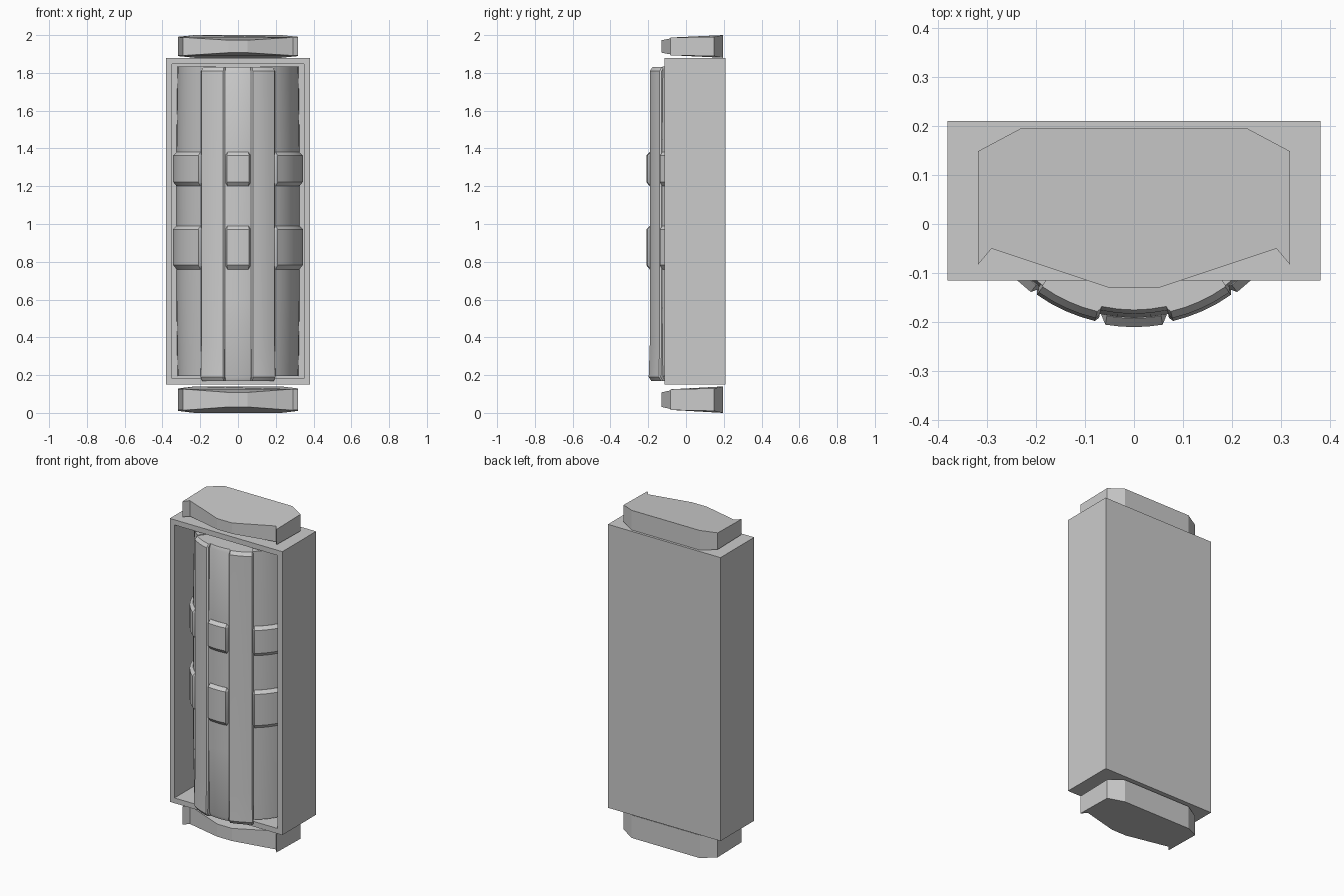
import bpy, bmesh, math
from mathutils import Vector

if "Cube" in bpy.data.objects:
    bpy.data.objects.remove(bpy.data.objects["Cube"])

AXIS_Y = 0.135  # centre of the drum's curvature


def finish(name, bm, smooth=None):
    bmesh.ops.recalc_face_normals(bm, faces=bm.faces)
    me = bpy.data.meshes.new(name)
    bm.to_mesh(me)
    bm.free()
    if smooth:
        me.polygons.foreach_set("use_smooth", [True] * len(me.polygons))
        me.set_sharp_from_angle(angle=math.radians(smooth))
    ob = bpy.data.objects.new(name, me)
    bpy.context.collection.objects.link(ob)
    return ob


def loft(name, rings, smooth=None):
    bm = bmesh.new()
    rows = [[bm.verts.new(p) for p in ring] for ring in rings]
    n = len(rows[0])
    for a, b in zip(rows, rows[1:]):
        for i in range(n):
            j = (i + 1) % n
            bm.faces.new((a[i], a[j], b[j], b[i]))
    bm.faces.new(rows[0])
    bm.faces.new(rows[-1])
    return finish(name, bm, smooth)


def curved_bar(name, a0, a1, profile, inner, steps, bevel=0.0, lift=0.0):
    """Arc-shaped slab lofted along z; profile holds (z, radius) pairs."""
    def pt(a, r, z):
        return (r * math.sin(a), AXIS_Y - r * math.cos(a), z)
    rings = []
    for z, r in profile:
        lo, hi = a0 + bevel, a1 - bevel
        arc = [lo + (hi - lo) * i / steps for i in range(steps + 1)]
        outer = [pt(a, r, z) for a in arc]
        if bevel:
            outer = [pt(a0, r - lift, z)] + outer + [pt(a1, r - lift, z)]
        inside = [pt(a0 + (a1 - a0) * i / steps, inner, z) for i in range(steps, -1, -1)]
        rings.append(outer + inside)
    return loft(name, rings, 25)


# Housing: box with a recessed front opening
bm = bmesh.new()
bmesh.ops.create_cube(bm, size=1)
for v in bm.verts:
    v.co = Vector((v.co.x * 0.76, v.co.y * 0.325 + 0.0475, v.co.z * 1.73 + 1.015))
bm.normal_update()
front = min(bm.faces, key=lambda f: f.calc_center_median().y)
bmesh.ops.inset_individual(bm, faces=[front], thickness=0.045)
well = bmesh.ops.extrude_discrete_faces(bm, faces=[front])["faces"][0]
bmesh.ops.translate(bm, verts=well.verts, vec=(0, 0.25, 0))
finish("housing", bm)

# Drum: slightly barrel-shaped centre panel and two side panels
curved_bar("drum_centre", -0.64, 0.64,
           [(0.17, 0.310), (0.19, 0.318), (0.6, 0.326), (1.4, 0.326), (1.81, 0.318), (1.83, 0.310)],
           0.2, 12)
for side in (-1, 1):
    lo, hi = sorted((side * 0.62, side * 1.57))
    curved_bar("drum_side", lo, hi,
               [(0.196, 0.320), (0.6, 0.326), (1.4, 0.326), (1.834, 0.320)], 0.2, 8)

    # Raised vertical ribs, flared at the foot
    lo, hi = sorted((side * 0.215, side * 0.635))
    curved_bar("rib", lo, hi,
               [(0.17, 0.328), (0.19, 0.342), (0.36, 0.336), (1.81, 0.336), (1.83, 0.322)],
               0.25, 4, 0.02, 0.008)

# Raised blocks in two rows, between and outside the ribs
for z0, z1 in ((0.76, 0.99), (1.20, 1.38)):
    for a0, a1, steps in ((-0.205, 0.205, 4), (-1.5, -0.62, 8), (0.62, 1.5, 8)):
        curved_bar("raised_block", a0, a1,
                   [(z0, 0.327), (z0 + 0.022, 0.345), (z1 - 0.018, 0.345), (z1, 0.327)],
                   0.28, steps, 0.035, 0.018)

# End caps: notched front corners, thicker toward the back
half = [(0.05, -0.13, 0.033), (0.29, -0.05, 0.048), (0.318, -0.083, 0.047),
        (0.318, 0.148, 0.051), (0.23, 0.195, 0.06)]
outline = half + [(-x, y, h) for x, y, h in reversed(half)]
for name, mid, extra in (("top_cap", 1.94, 1.0), ("bottom_cap", 0.07, 7 / 6)):
    cap = loft(name, [[(x, y, mid + s * h * extra) for x, y, h in outline] for s in (-1, 1)])
